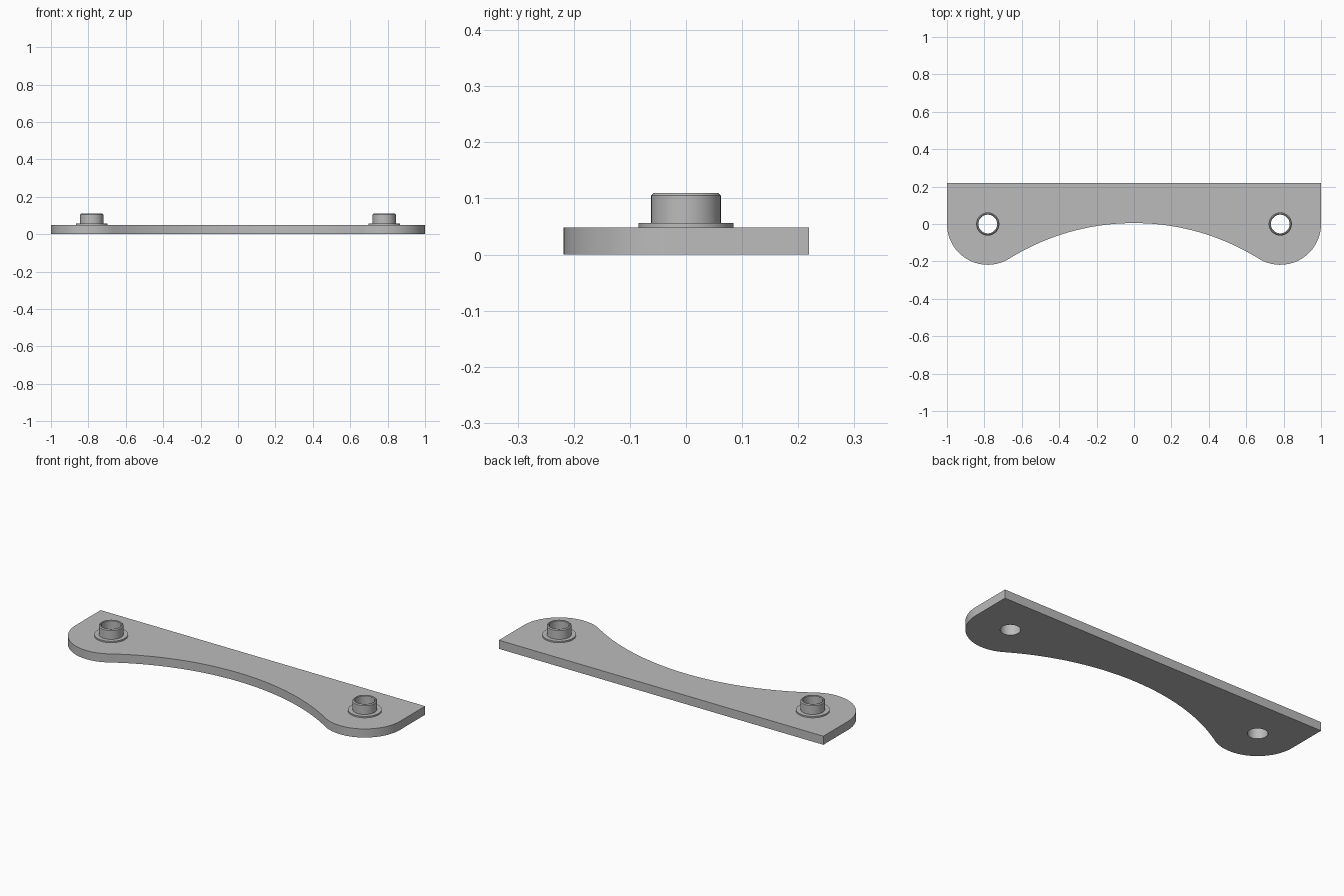
import bpy, bmesh, math
from math import cos, sin, pi

cube = bpy.data.objects.get("Cube")
if cube:
    bpy.data.objects.remove(cube, do_unlink=True)

HALF, BACK, THICK = 1.0, 0.219, 0.048    # plate size
PIN_X, LOBE_R, BORE_R = 0.782, 0.218, 0.05
ARCH_TOP, ARCH_R = 0.005, 1.265          # concave front edge

grey = bpy.data.materials.new("satin grey")
grey.use_nodes = True
COLOUR = (0.5, 0.5, 0.5, 1)
grey.diffuse_color = COLOUR
grey.node_tree.nodes["Principled BSDF"].inputs["Base Color"].default_value = COLOUR


def finish(name, bm):
    bmesh.ops.recalc_face_normals(bm, faces=bm.faces)
    mesh = bpy.data.meshes.new(name)
    bm.to_mesh(mesh)
    bm.free()
    mesh.materials.append(grey)
    obj = bpy.data.objects.new(name, mesh)
    bpy.context.collection.objects.link(obj)
    bpy.ops.object.select_all(action="DESELECT")
    obj.select_set(True)
    bpy.context.view_layer.objects.active = obj
    bpy.ops.object.shade_smooth_by_angle(angle=math.radians(25))
    return obj


def arc(cx, cy, r, start, end, steps):
    angles = [start + (end - start) * i / steps for i in range(steps + 1)]
    return [(cx + r * cos(a), cy + r * sin(a)) for a in angles]


def add_loop(bm, points):
    verts = [bm.verts.new((x, y, 0)) for x, y in points]
    for a, b in zip(verts, verts[1:] + verts[:1]):
        bm.edges.new((a, b))


# Plate: straight back, round lobes blending tangentially into the arch
lean = math.atan2(ARCH_R - ARCH_TOP, PIN_X)
lobe = arc(PIN_X, 0, LOBE_R, 0, -pi + lean, 32)
arch = arc(0, ARCH_TOP - ARCH_R, ARCH_R, lean, pi / 2, 24)
right_half = [(HALF, BACK)] + lobe + arch[1:]
left_half = [(-x, y) for x, y in reversed(right_half[:-1])]

bm = bmesh.new()
add_loop(bm, right_half + left_half)
for side in (-1, 1):
    add_loop(bm, arc(side * PIN_X, 0, BORE_R, 0, 2 * pi, 48)[:-1])
bmesh.ops.triangle_fill(bm, edges=bm.edges[:], use_beauty=True)
bmesh.ops.dissolve_limit(bm, angle_limit=0.001, verts=[], edges=bm.edges[:])
top = bmesh.ops.extrude_face_region(bm, geom=bm.faces[:])
bmesh.ops.translate(bm, vec=(0, 0, THICK),
                    verts=[v for v in top["geom"] if isinstance(v, bmesh.types.BMVert)])
finish("plate", bm)

# Flanged bushings: closed ring section spun around each bore
section = [(BORE_R, THICK), (0.085, THICK), (0.085, 0.056), (0.062, 0.056),
           (0.062, 0.105), (0.057, 0.11), (0.053, 0.11), (BORE_R, 0.107)]
for side, name in ((1, "left_bushing"), (-1, "right_bushing")):
    bm = bmesh.new()
    verts = [bm.verts.new((r, 0, z)) for r, z in section]
    edges = [bm.edges.new(pair) for pair in zip(verts, verts[1:] + verts[:1])]
    bmesh.ops.spin(bm, geom=verts + edges, cent=(0, 0, 0), axis=(0, 0, 1),
                   angle=2 * pi, steps=48, use_merge=True)
    bmesh.ops.remove_doubles(bm, verts=bm.verts, dist=1e-5)
    finish(name, bm).location.x = side * PIN_X
